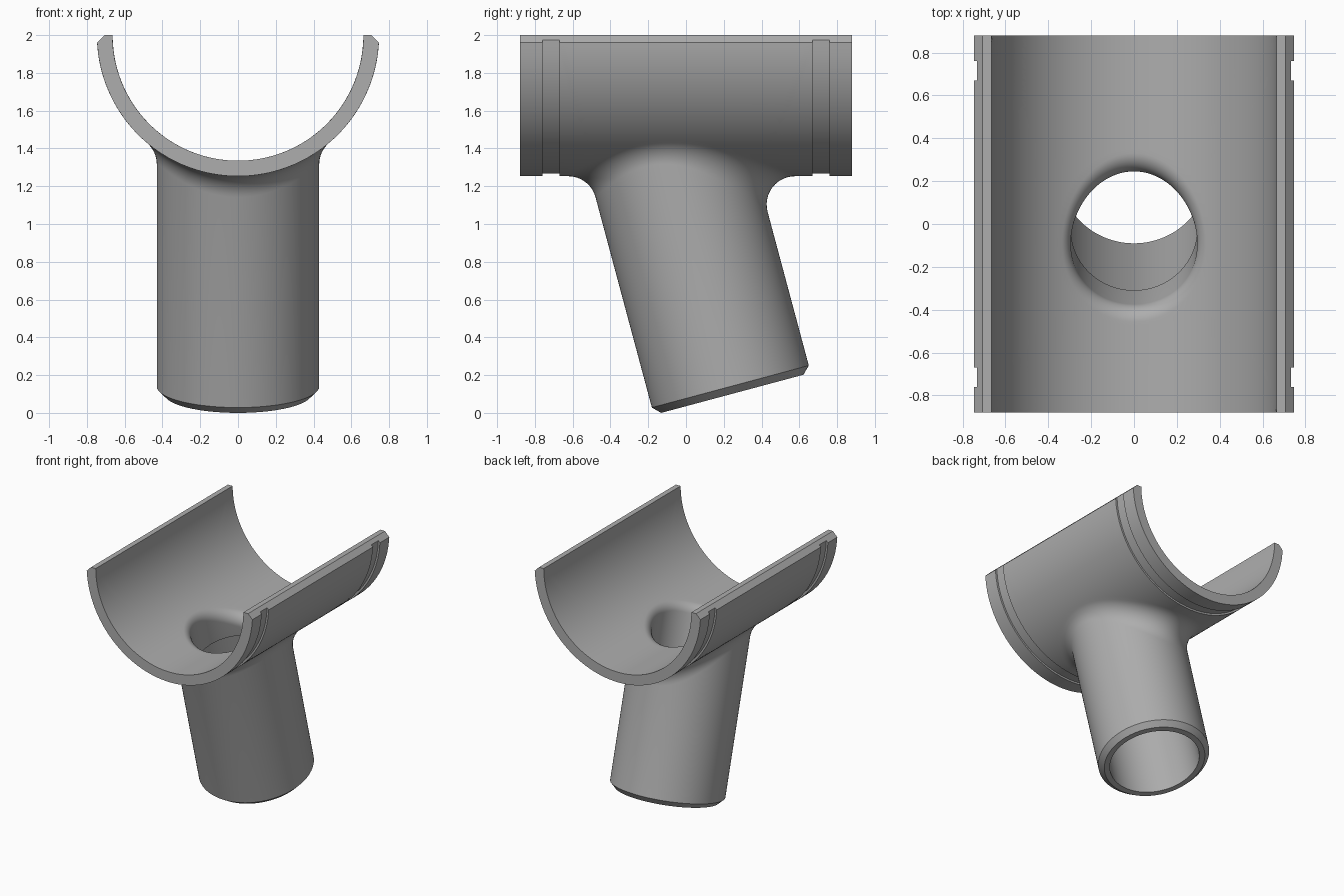
import bpy, bmesh, math
from mathutils import Vector

cube = bpy.data.objects.get("Cube")
if cube:
    bpy.data.objects.remove(cube, do_unlink=True)

# Main dimensions
TOP = 2.0                        # height of the half-pipe axis
OUT, INN, GROOVE = 0.747, 0.665, 0.732
FLAT = 0.707                     # where the rim chamfer starts
LENGTH, BAND = 0.88, 0.67        # half length, start of the end bands
TILT = math.radians(15)
BASE = Vector((0, 0.245, 0.101))
AXIS = Vector((0, -math.sin(TILT), math.cos(TILT)))
SIDE = Vector((0, math.cos(TILT), math.sin(TILT)))
COUNT = 192                      # columns around the branch

bm = bmesh.new()


def on_pipe(u, y, r):
    """Point on the half-pipe at angle u from the bottom."""
    return Vector((r * math.sin(u), y, TOP - r * math.cos(u)))


def rim_drop(r):
    """How far the 45 degree rim chamfer falls before meeting radius r."""
    return (math.sqrt(FLAT ** 2 - 2 * (FLAT ** 2 - r * r)) - FLAT) / 2


def rim_angle(r):
    return math.pi / 2 - math.asin(rim_drop(r) / r)


def loft(rows, closed=False):
    grid = [[bm.verts.new(p) for p in row] for row in rows]
    pairs = list(zip(grid, grid[1:]))
    if closed:
        pairs.append((grid[-1], grid[0]))
    for a, b in pairs:
        for i in range(len(a) - 1):
            bm.faces.new((a[i], a[i + 1], b[i + 1], b[i]))


def blend(a, tube, pipe, ball, steps=12):
    """Rolling-ball fillet from the half-pipe to the branch at angle a."""
    radial = Vector((math.cos(a), 0, 0)) + SIDE * math.sin(a)
    c = BASE + radial * (tube + ball)
    z = TOP - math.sqrt((pipe + ball) ** 2 - c.x ** 2)
    c += AXIS * ((z - c.z) / AXIS.z)
    inward = Vector((-c.x, 0, TOP - c.z)).normalized()
    return [c + ball * inward.slerp(-radial, i / steps) for i in range(steps + 1)]


def sheet(a, start, pipe, u_max, y_max, steps=26):
    """Run along the half-pipe from a fillet edge to the rectangular border."""
    c, s = math.cos(a), math.sin(a)
    m = max(abs(c), abs(s))
    u0, y0 = math.atan2(start.x, TOP - start.z), start.y
    u1, y1 = u_max * c / m, y_max * s / m
    return [on_pipe(u0 + (u1 - u0) * t / steps, y0 + (y1 - y0) * t / steps, pipe)
            for t in range(1, steps + 1)]


# Branch, fillets and both half-pipe walls, one column per angle
columns = []
for k in range(COUNT):
    a = 2 * math.pi * k / COUNT
    radial = Vector((math.cos(a), 0, 0)) + SIDE * math.sin(a)
    outer = blend(a, 0.43, OUT, 0.15)
    inner = blend(a, 0.295, INN, 0.085)
    tube = [BASE + radial * r + AXIS * s for r, s in
            ((0.43, 0.04), (0.39, 0), (0.347, 0), (0.347, 1.02), (0.295, 1.04))]
    columns.append(sheet(a, outer[0], OUT, rim_angle(OUT), BAND)[::-1] + outer + tube
                   + inner[::-1] + sheet(a, inner[0], INN, math.pi / 2, LENGTH))
loft(columns, closed=True)


def arc(y, r, u_max):
    n = COUNT // 8
    return [on_pipe(u_max * math.tan(math.pi / 4 * i / n), y, r) for i in range(-n, n + 1)]


def rim(y, r, side):
    """Flat top and chamfer of the long edge."""
    d = rim_drop(r)
    return [Vector((side * x, y, z)) for x, z in
            ((INN, TOP), (FLAT, TOP), (FLAT + d, TOP - d))]


# End bands with their grooves, and the end faces
for end in (-1, 1):
    stations = [(BAND, OUT), (BAND, GROOVE), (0.76, GROOVE), (0.76, OUT), (LENGTH, OUT)]
    loft([arc(end * y, r, rim_angle(r)) for y, r in stations])
    loft([arc(end * LENGTH, OUT, rim_angle(OUT)), arc(end * LENGTH, INN, math.pi / 2)])
    for side in (-1, 1):
        loft([rim(end * y, r, side) for y, r in stations])
        bm.faces.new([bm.verts.new(p) for p in rim(end * LENGTH, OUT, side)])

# Long rims between the bands
for side in (-1, 1):
    loft([rim(-BAND, OUT, side), rim(BAND, OUT, side)])

bmesh.ops.remove_doubles(bm, verts=bm.verts, dist=1e-5)
bmesh.ops.recalc_face_normals(bm, faces=bm.faces)
mesh = bpy.data.meshes.new("saddle_branch")
bm.to_mesh(mesh)
bm.free()

# Plain grey plastic
grey = bpy.data.materials.new("grey")
grey.use_nodes = True
grey.diffuse_color = (0.42, 0.42, 0.42, 1)
grey.node_tree.nodes["Principled BSDF"].inputs["Base Color"].default_value = (0.42, 0.42, 0.42, 1)
mesh.materials.append(grey)

saddle = bpy.data.objects.new("saddle_branch", mesh)
bpy.context.collection.objects.link(saddle)
bpy.ops.object.select_all(action="DESELECT")
saddle.select_set(True)
bpy.context.view_layer.objects.active = saddle
bpy.ops.object.shade_smooth_by_angle(angle=math.radians(30))
